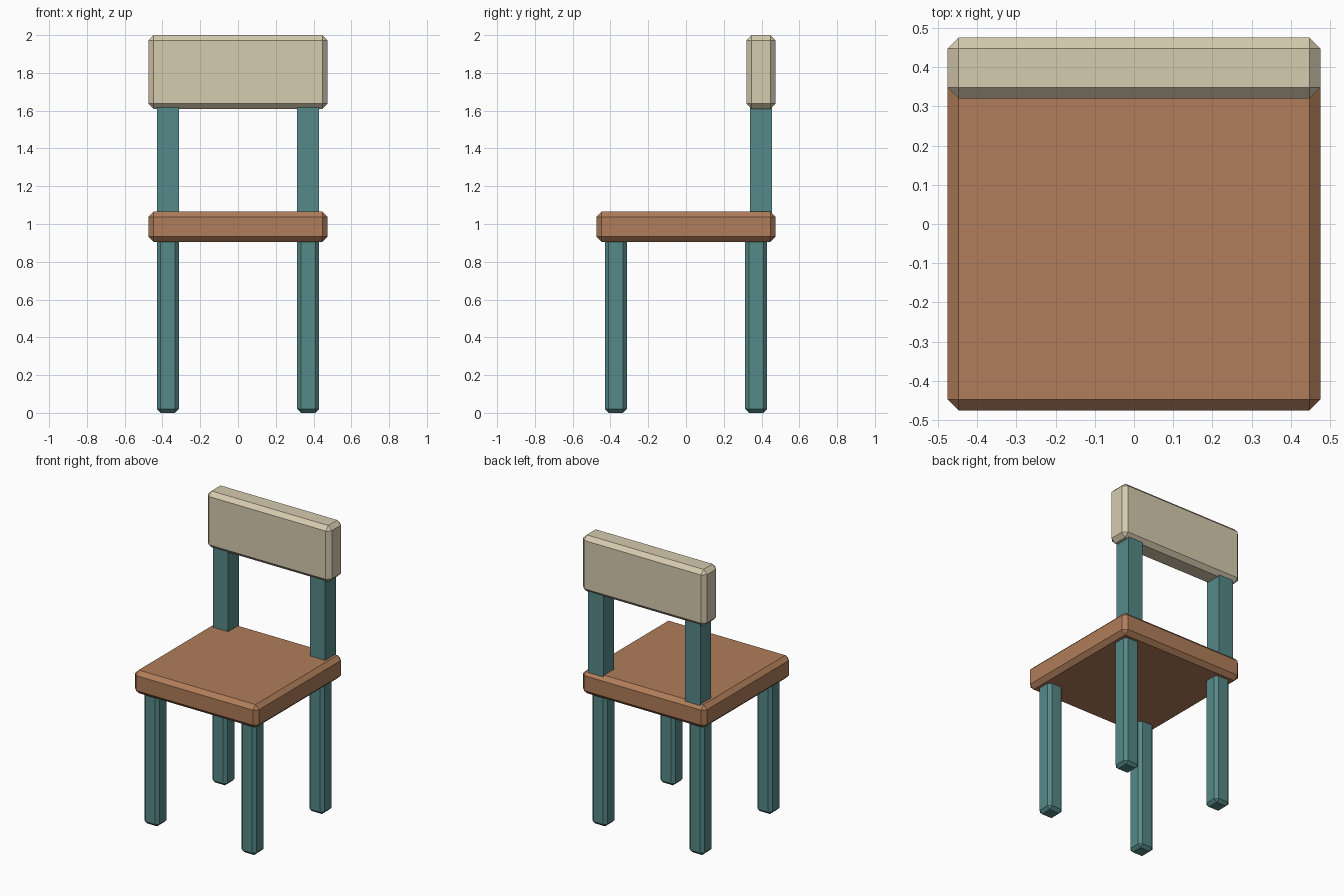
import bpy
import bmesh
from mathutils import Matrix, Vector

default_cube = bpy.data.objects.get("Cube")
if default_cube:
    bpy.data.objects.remove(default_cube, do_unlink=True)


def make_material(name, rgb):
    mat = bpy.data.materials.new(name)
    mat.use_nodes = True
    color = (*rgb, 1.0)
    mat.diffuse_color = color
    mat.node_tree.nodes["Principled BSDF"].inputs["Base Color"].default_value = color
    return mat


def make_block(name, low, high, mat, chamfer=0.0):
    """Flat-shaded box between two corners, with optional chamfered edges."""
    low, high = Vector(low), Vector(high)
    bm = bmesh.new()
    bmesh.ops.create_cube(bm, size=1.0, matrix=Matrix.Diagonal((*(high - low), 1.0)))
    if chamfer:
        bmesh.ops.bevel(bm, geom=bm.edges[:], offset=chamfer, offset_type='OFFSET',
                        segments=1, affect='EDGES')
    mesh = bpy.data.meshes.new(name)
    bm.to_mesh(mesh)
    bm.free()
    mesh.materials.append(mat)
    obj = bpy.data.objects.new(name, mesh)
    obj.location = (low + high) / 2
    bpy.context.collection.objects.link(obj)
    return obj


brown = make_material("warm brown wood", (0.434, 0.205, 0.102))
cream = make_material("cream wood", (0.672, 0.597, 0.429))
teal = make_material("teal paint", (0.093, 0.25, 0.246))

HALF = 0.475          # half width of the seat and backrest
LEG = 0.058           # half thickness of legs and posts
LEG_X = 0.371         # leg distance from the centre
POST_Y = 0.398

# Seat and backrest
make_block("seat", (-HALF, -HALF, 0.905), (HALF, HALF, 1.065), brown, 0.028)
make_block("backrest", (-HALF, 0.32, 1.61), (HALF, HALF, 2.0), cream, 0.028)

# Legs and back posts on each side
for side, sx in (("left", 1), ("right", -1)):
    x = sx * LEG_X
    for end, sy in (("front", -1), ("back", 1)):
        y = sy * LEG_X
        make_block(f"{end}_{side}_leg", (x - LEG, y - LEG, 0.0),
                   (x + LEG, y + LEG, 0.95), teal, 0.02)
    make_block(f"{side}_back_post", (x - LEG, POST_Y - LEG, 1.03),
               (x + LEG, POST_Y + LEG, 1.65), teal)
